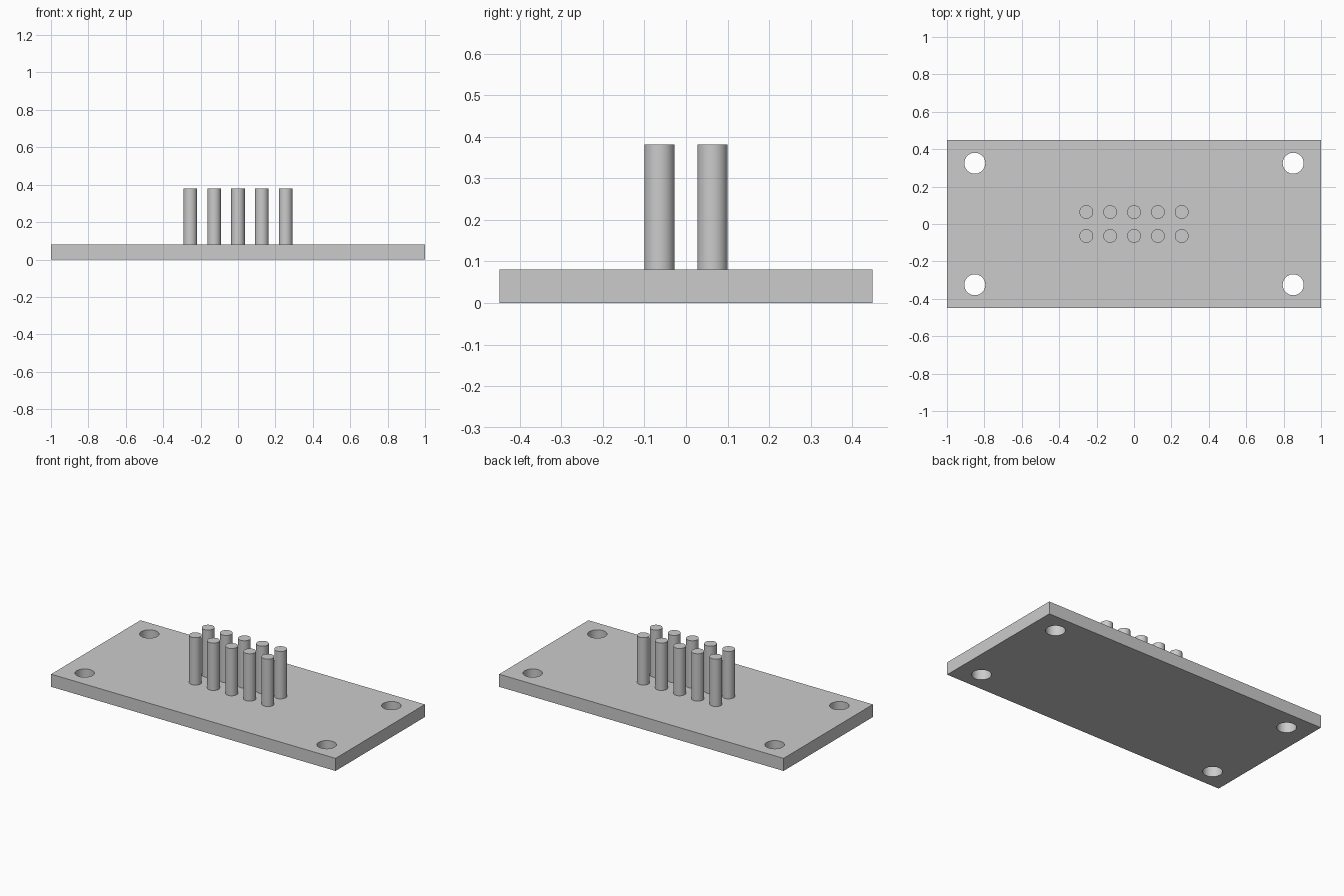
import bpy
import math

cube = bpy.data.objects.get("Cube")
if cube:
    bpy.data.objects.remove(cube, do_unlink=True)

# Sizes
LENGTH, WIDTH, THICK = 2.0, 0.897, 0.08
HOLE_X, HOLE_Y, HOLE_R = 0.851, 0.325, 0.056
PITCH, PIN_R, PIN_TOP = 0.1275, 0.0365, 0.381

grey = bpy.data.materials.new("plain grey")
grey.use_nodes = True
colour = (0.6, 0.6, 0.6, 1.0)
grey.diffuse_color = colour
grey.node_tree.nodes["Principled BSDF"].inputs["Base Color"].default_value = colour


def cylinder(name, x, y, z0, z1, radius):
    bpy.ops.mesh.primitive_cylinder_add(
        vertices=48, radius=radius, depth=z1 - z0, location=(x, y, (z0 + z1) / 2))
    obj = bpy.context.object
    obj.name = name
    obj.data.materials.append(grey)
    return obj


def smooth(obj):
    bpy.ops.object.select_all(action="DESELECT")
    obj.select_set(True)
    bpy.context.view_layer.objects.active = obj
    bpy.ops.object.shade_smooth_by_angle(angle=math.radians(30))


# Base plate
bpy.ops.mesh.primitive_cube_add(size=1, location=(0, 0, THICK / 2))
plate = bpy.context.object
plate.name = "base_plate"
plate.scale = (LENGTH, WIDTH, THICK)
bpy.ops.object.transform_apply(location=False, rotation=False, scale=True)
plate.data.materials.append(grey)

# Corner mounting holes
for sx in (-1, 1):
    for sy in (-1, 1):
        cutter = cylinder("hole_cutter", sx * HOLE_X, sy * HOLE_Y,
                          -THICK, 2 * THICK, HOLE_R)
        cut = plate.modifiers.new("mounting_hole", "BOOLEAN")
        cut.operation = "DIFFERENCE"
        cut.solver = "EXACT"
        cut.object = cutter
        bpy.context.view_layer.objects.active = plate
        bpy.ops.object.modifier_apply(modifier=cut.name)
        bpy.data.objects.remove(cutter, do_unlink=True)
smooth(plate)

# Two rows of five pins
for row, sy in (("front", -0.5), ("back", 0.5)):
    for i in range(5):
        pin = cylinder(f"{row}_pin_{i + 1}", (i - 2) * PITCH, sy * PITCH,
                       THICK, PIN_TOP, PIN_R)
        smooth(pin)
